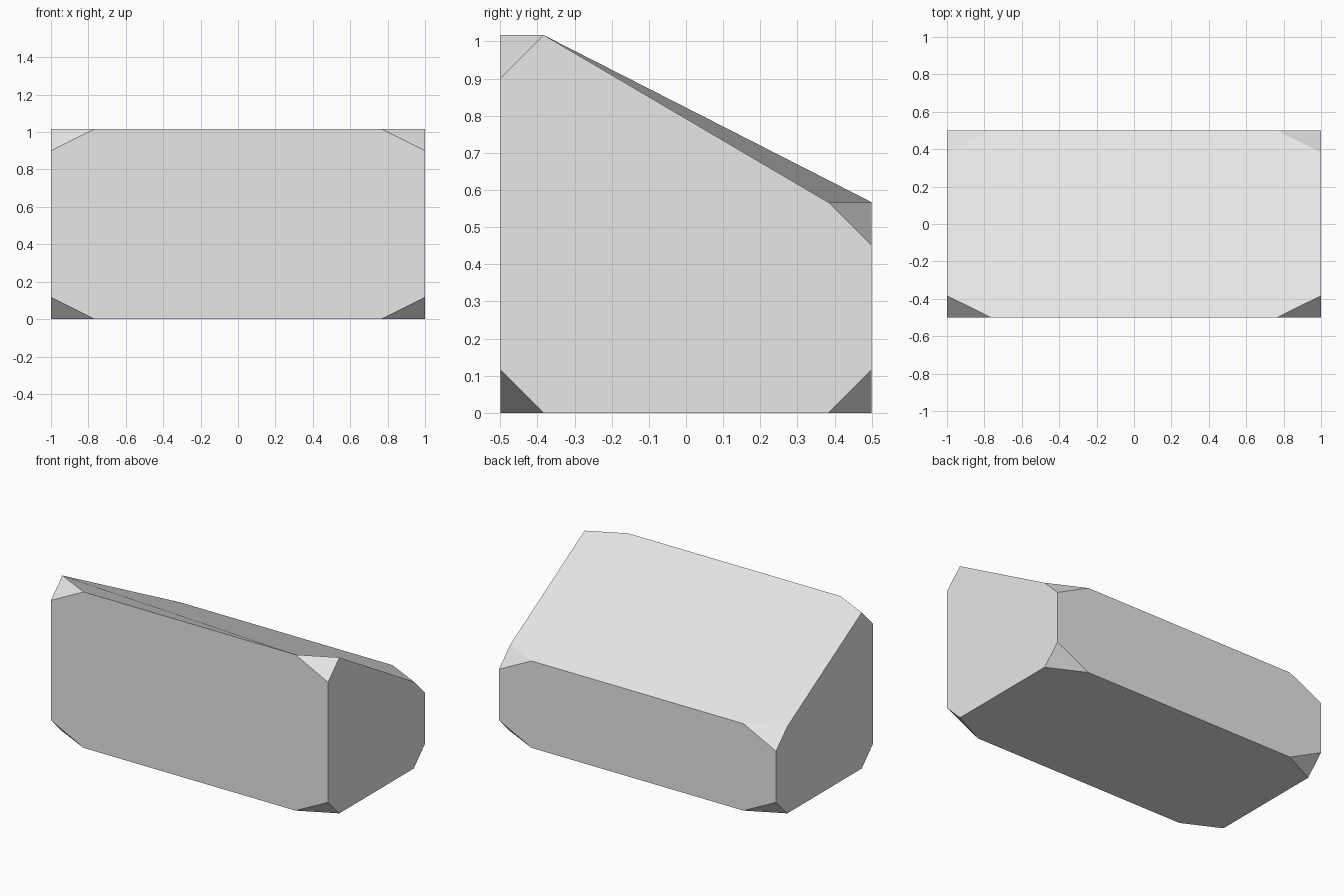
import bpy
import bmesh
from itertools import product

cube = bpy.data.objects.get("Cube")
if cube:
    bpy.data.objects.remove(cube, do_unlink=True)

HALF_X, HALF_Y = 1.0, 0.5
FRONT_TOP, BACK_TOP = 1.017, 0.567
CUT = (0.235, 0.117, 0.117)      # corner cut along each axis

# Plain grey material
grey = bpy.data.materials.new("light grey")
grey.use_nodes = True
colour = (0.8, 0.8, 0.8, 1.0)
grey.diffuse_color = colour
grey.node_tree.nodes["Principled BSDF"].inputs["Base Color"].default_value = colour

bm = bmesh.new()
signs = (-1, 1)

# Three points around each cut corner, one along each edge
points = {}
for corner in product(signs, repeat=3):
    sx, sy, sz = corner
    top = FRONT_TOP if sy < 0 else BACK_TOP
    base = (sx * HALF_X, sy * HALF_Y, top if sz > 0 else 0.0)
    for axis in range(3):
        co = list(base)
        co[axis] -= corner[axis] * CUT[axis]
        points[corner, axis] = bm.verts.new(co)

# Eight-sided walls, base and sloping top
for axis, side in product(range(3), signs):
    u, v = (axis + 1) % 3, (axis + 2) % 3
    loop = []
    for su, sv in ((-1, -1), (1, -1), (1, 1), (-1, 1)):
        corner = [side] * 3
        corner[u], corner[v] = su, sv
        loop.append(tuple(corner))
    if side < 0:
        loop.reverse()
    ring = []
    for here, after in zip(loop, loop[1:] + loop[:1]):
        along = u if here[u] != after[u] else v
        ring += [points[here, along], points[after, along]]
    bm.faces.new(ring)

# Triangular corner cuts
for corner in product(signs, repeat=3):
    tri = [points[corner, axis] for axis in range(3)]
    if corner[0] * corner[1] * corner[2] < 0:
        tri.reverse()
    bm.faces.new(tri)

mesh = bpy.data.meshes.new("sloped_block")
bm.to_mesh(mesh)
bm.free()
mesh.materials.append(grey)
block = bpy.data.objects.new("sloped_block", mesh)
bpy.context.collection.objects.link(block)
